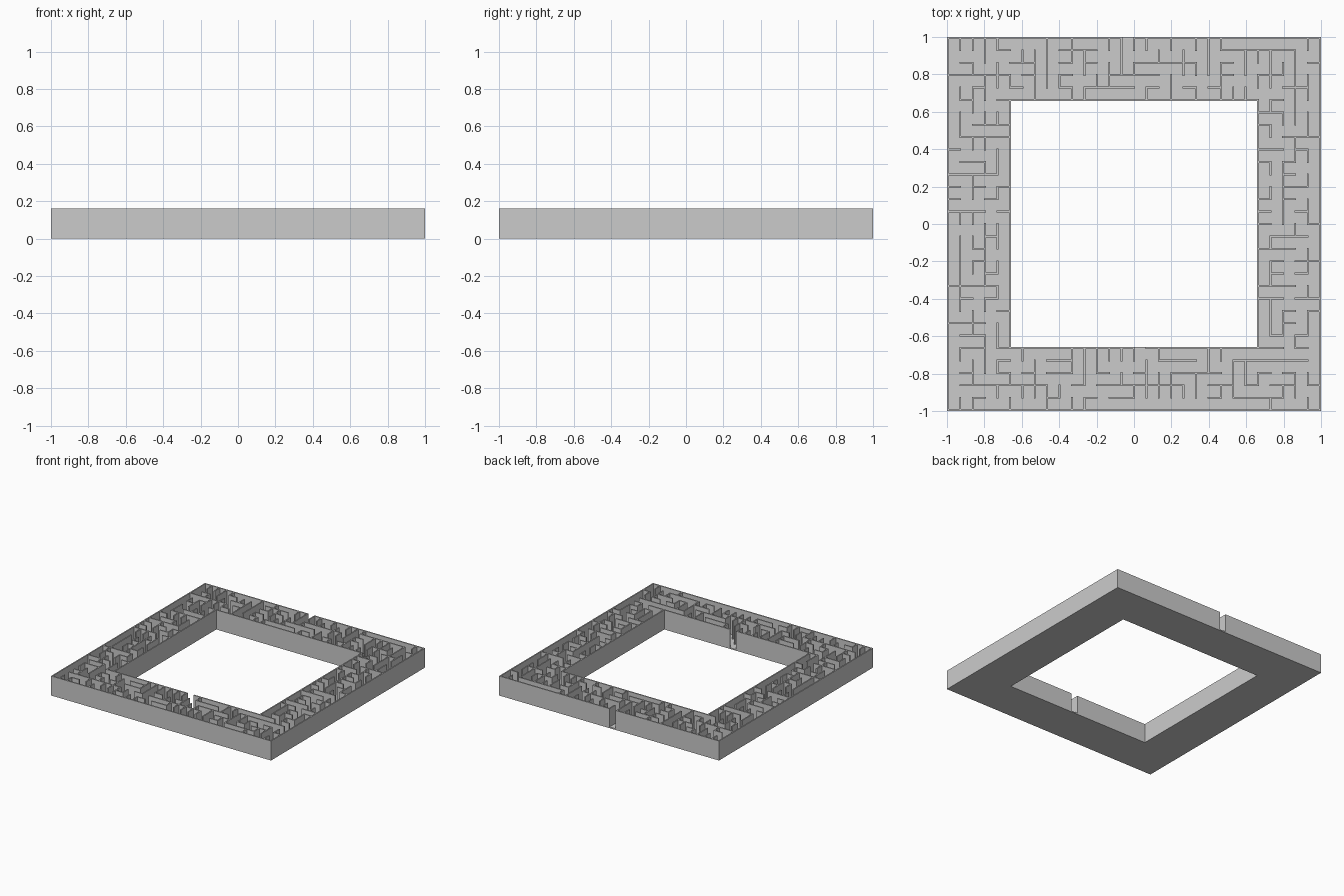
import bpy, bmesh, random

if "Cube" in bpy.data.objects:
    bpy.data.objects.remove(bpy.data.objects["Cube"])

random.seed(7)
N, BAND = 30, 5              # cells across, corridor band width in cells
T, FLOOR, TOP = 0.01, 0.01, 0.16
P = (2 - T) / N              # cell pitch


def px(i):
    return -1 + T / 2 + i * P


def py(j):                   # rows are counted from the back
    return -px(j)


def box(bm, x0, x1, y0, y1, z0, z1):
    verts = bmesh.ops.create_cube(bm, size=1)["verts"]
    for v in verts:
        v.co = (x1 if v.co.x > 0 else x0, y1 if v.co.y > 0 else y0,
                z1 if v.co.z > 0 else z0)


def finish(bm, name):
    me = bpy.data.meshes.new(name)
    bm.to_mesh(me)
    bm.free()
    ob = bpy.data.objects.new(name, me)
    bpy.context.collection.objects.link(ob)


def in_ring(c, r):
    return 0 <= c < N and 0 <= r < N and not (
        BAND <= c < N - BAND and BAND <= r < N - BAND)


# Prominent straight walls: column, row, length
across = [(0, 3, 4), (22, 1, 4), (11, 4, 3), (15, 2, 4), (14, 3, 3),
          (1, 8, 4), (2, 7, 3), (0, 11, 3), (0, 14, 2), (0, 20, 3),
          (0, 23, 3), (25, 9, 2), (26, 16, 3), (25, 20, 3), (2, 28, 5),
          (13, 28, 5), (18, 27, 4), (23, 29, 3), (23, 26, 2), (8, 27, 2)]
along = [(8, 0, 3), (14, 0, 3), (11, 4, 1), (16, 4, 1), (1, 16, 3),
         (26, 21, 3), (27, 22, 2), (12, 25, 2), (8, 28, 2), (3, 17, 3),
         (27, 10, 2), (26, 7, 1)]
fixed = {("h", i + k, j) for i, j, n in across for k in range(n)}
fixed |= {("v", i, j + k) for i, j, n in along for k in range(n)}

# All unit walls; those between two cells can be opened by the maze
walls, inner = set(), []
for a in range(N + 1):
    for b in range(N):
        for kind, c0, c1, key in (
                ("v", (a - 1, b), (a, b), ("v", a, b)),
                ("h", (b, a - 1), (b, a), ("h", b, a))):
            n = in_ring(*c0) + in_ring(*c1)
            if n:
                walls.add(key)
            if n == 2:
                inner.append((key, c0, c1))

# Carve a spanning tree of corridors, opening the fixed walls only if needed
random.shuffle(inner)
inner.sort(key=lambda e: e[0] in fixed)
parent = {(c, r): (c, r) for c in range(N) for r in range(N)}


def root(c):
    while parent[c] != c:
        parent[c] = parent[parent[c]]
        c = parent[c]
    return c


for key, c0, c1 in inner:
    a, b = root(c0), root(c1)
    if a != b:
        parent[a] = b
        walls.discard(key)

# Entrance in the back wall and exit into the open courtyard
walls.discard(("h", 14, 0))
walls.discard(("h", 15, N - BAND))

# Maze walls, merging unit walls into straight runs
bm = bmesh.new()
for line in range(N + 1):
    for kind in "hv":
        start = None
        for s in range(N + 1):
            key = ("h", s, line) if kind == "h" else ("v", line, s)
            if key in walls:
                start = s if start is None else start
            elif start is not None:
                h = T / 2
                if kind == "h":
                    box(bm, px(start) - h, px(s) + h, py(line) - h,
                        py(line) + h, FLOOR, TOP)
                else:
                    box(bm, px(line) - h, px(line) + h, py(s) - h,
                        py(start) + h, FLOOR, TOP)
                start = None
finish(bm, "maze_walls")

# Square ring floor
bm = bmesh.new()
q = px(N - BAND) - T / 2
box(bm, -1, 1, -1, -q, 0, FLOOR)
box(bm, -1, 1, q, 1, 0, FLOOR)
box(bm, -1, -q, -q, q, 0, FLOOR)
box(bm, q, 1, -q, q, 0, FLOOR)
finish(bm, "maze_floor")
